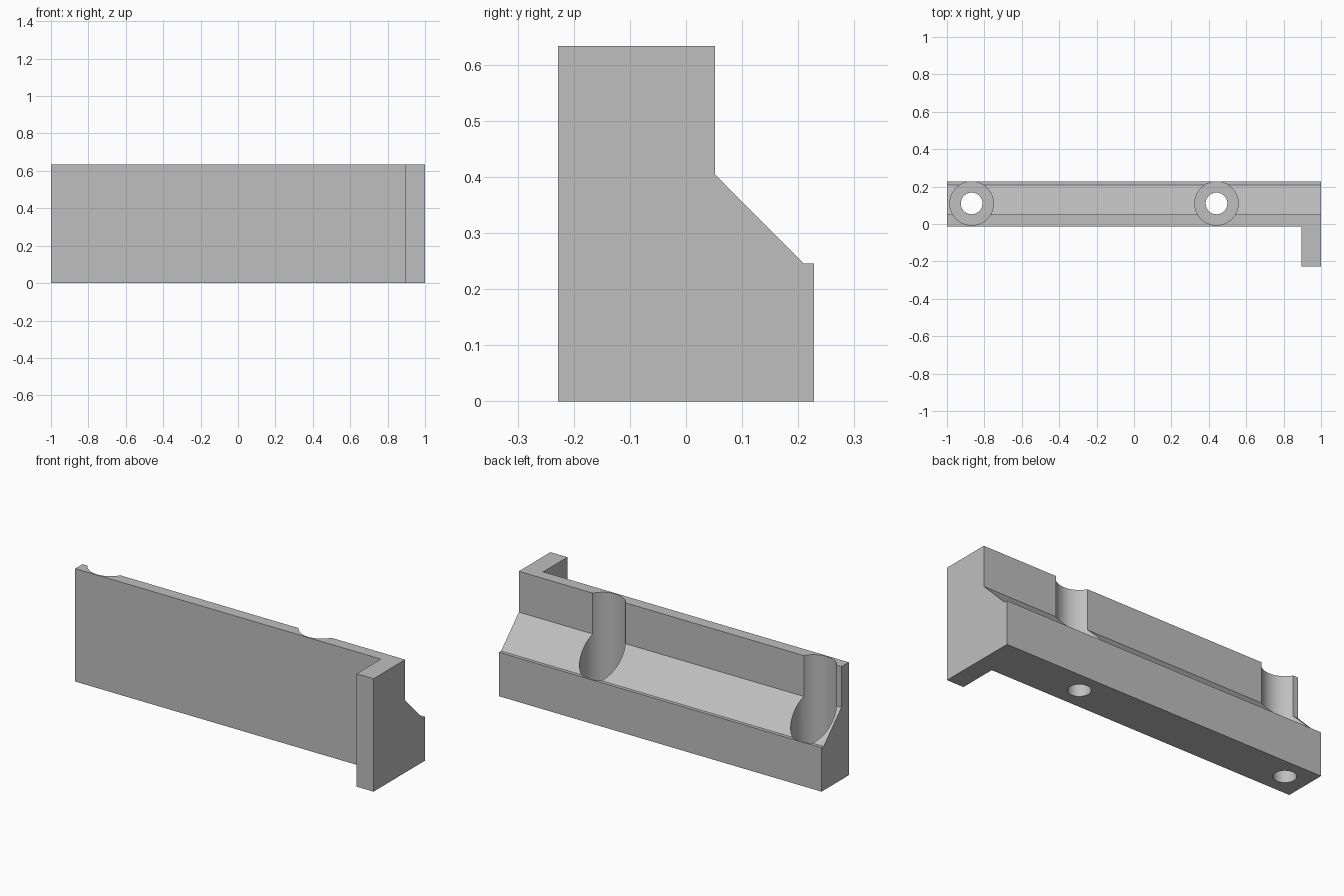
import bpy, bmesh, math

if "Cube" in bpy.data.objects:
    bpy.data.objects.remove(bpy.data.objects["Cube"])

grey = bpy.data.materials.new("light_grey")
grey.diffuse_color = (0.52, 0.52, 0.52, 1)
grey.use_nodes = True
grey.node_tree.nodes["Principled BSDF"].inputs["Base Color"].default_value = grey.diffuse_color


def finish(name, bm):
    bmesh.ops.recalc_face_normals(bm, faces=bm.faces)
    mesh = bpy.data.meshes.new(name)
    bm.to_mesh(mesh)
    bm.free()
    mesh.materials.append(grey)
    obj = bpy.data.objects.new(name, mesh)
    bpy.context.collection.objects.link(obj)
    return obj


def prism(name, profile, x0, x1):
    # closed (y, z) profile extruded along x
    bm = bmesh.new()
    face = bm.faces.new([bm.verts.new((x0, y, z)) for y, z in profile])
    ext = bmesh.ops.extrude_face_region(bm, geom=[face])
    verts = [v for v in ext["geom"] if isinstance(v, bmesh.types.BMVert)]
    bmesh.ops.translate(bm, verts=verts, vec=(x1 - x0, 0, 0))
    return finish(name, bm)


def cylinder(name, x, y, radius, z0, z1):
    bm = bmesh.new()
    bmesh.ops.create_cone(bm, cap_ends=True, segments=64, radius1=radius,
                          radius2=radius, depth=z1 - z0)
    bmesh.ops.translate(bm, verts=bm.verts, vec=(x, y, (z0 + z1) / 2))
    return finish(name, bm)


def cut(obj, cutter):
    cutter.hide_render = True
    mod = obj.modifiers.new("cut", 'BOOLEAN')
    mod.operation = 'DIFFERENCE'
    mod.solver = 'EXACT'
    mod.object = cutter
    bpy.context.view_layer.objects.active = obj
    bpy.ops.object.modifier_apply(modifier=mod.name)
    bpy.data.objects.remove(cutter)


# stepped bar with sloped back shoulder
bracket = prism("mounting_bracket", [
    (-0.228, 0), (0.228, 0), (0.228, 0.246), (0.209, 0.246),
    (0.052, 0.404), (0.052, 0.633), (-0.228, 0.633)], -1, 1)

# clear the front, leaving only the end arm
cut(bracket, prism("front_cutter", [
    (-0.4, -0.1), (-0.013, -0.1), (-0.013, 0.8), (-0.4, 0.8)], -1.1, 0.895))

# counterbored screw holes
for x in (-0.868, 0.441):
    cut(bracket, cylinder("counterbore_cutter", x, 0.11, 0.1165, 0.09, 0.8))
    cut(bracket, cylinder("hole_cutter", x, 0.11, 0.058, -0.1, 0.3))

# smooth bores, sharp edges
bpy.ops.object.select_all(action='DESELECT')
bracket.select_set(True)
bpy.context.view_layer.objects.active = bracket
bpy.ops.object.shade_smooth_by_angle(angle=math.radians(30))
